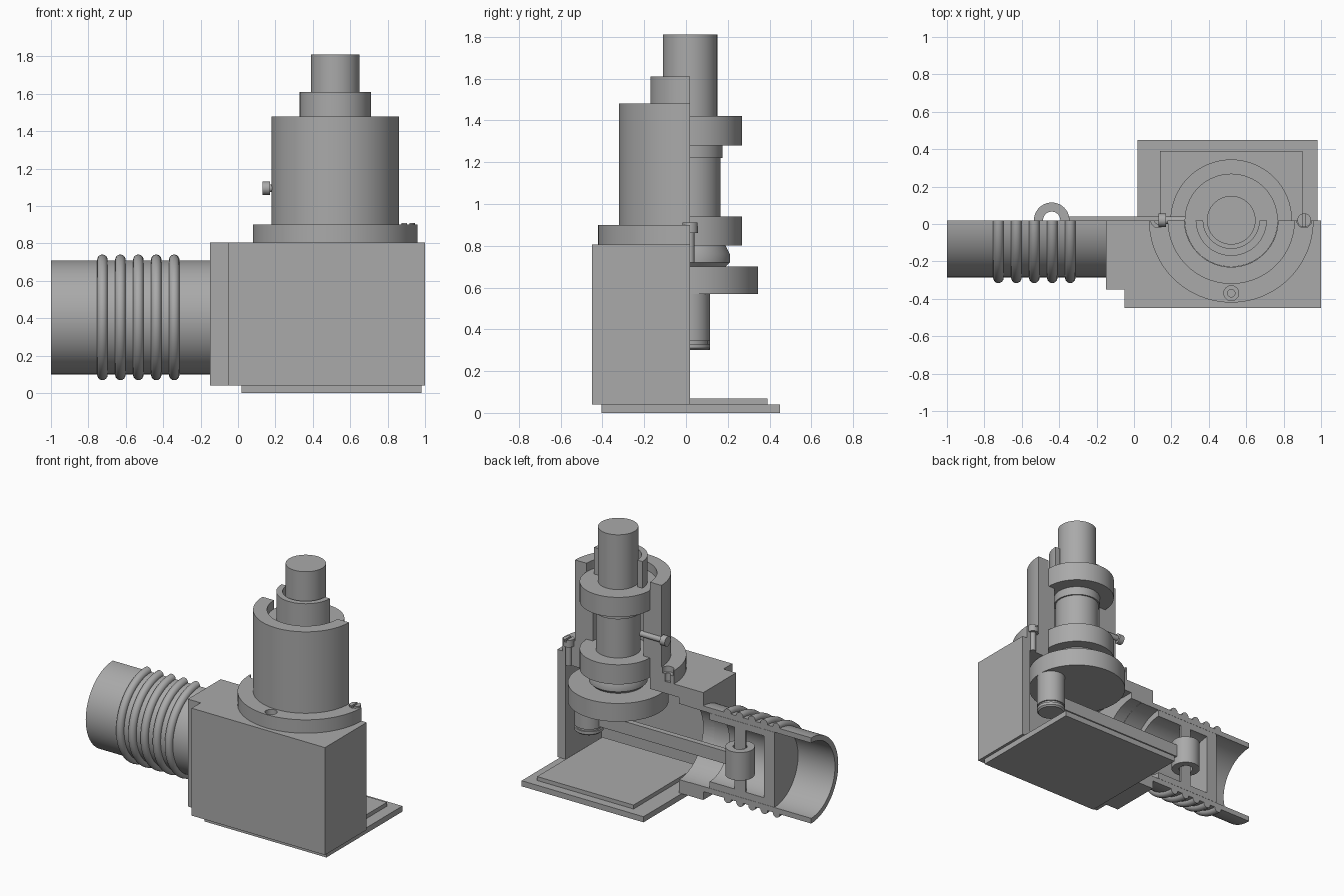
import bpy, bmesh, math
from mathutils import Matrix

old = bpy.data.objects.get("Cube")
if old:
    bpy.data.objects.remove(old, do_unlink=True)

CUT = 0.02      # plane of the section
SX = 0.52       # shaft axis
CZ = 0.405      # cylinder axis height

grey = bpy.data.materials.new("cast_grey")
grey.use_nodes = True
grey.diffuse_color = (0.4, 0.4, 0.4, 1)
grey.node_tree.nodes["Principled BSDF"].inputs["Base Color"].default_value = (0.4, 0.4, 0.4, 1)


def finish(bm, name, smooth=False):
    bmesh.ops.remove_doubles(bm, verts=bm.verts, dist=1e-5)
    bmesh.ops.recalc_face_normals(bm, faces=bm.faces)
    mesh = bpy.data.meshes.new(name)
    bm.to_mesh(mesh)
    bm.free()
    ob = bpy.data.objects.new(name, mesh)
    bpy.context.collection.objects.link(ob)
    mesh.materials.append(grey)
    if smooth:
        shade(ob)
    return ob


def shade(ob):
    bpy.ops.object.select_all(action='DESELECT')
    ob.select_set(True)
    bpy.context.view_layer.objects.active = ob
    bpy.ops.object.shade_smooth_by_angle(angle=math.radians(30))


def box(name, x0, x1, y0, y1, z0, z1):
    bm = bmesh.new()
    size = Matrix.Diagonal((x1 - x0, y1 - y0, z1 - z0, 1))
    mid = Matrix.Translation(((x0 + x1) / 2, (y0 + y1) / 2, (z0 + z1) / 2))
    bmesh.ops.create_cube(bm, size=1, matrix=mid @ size)
    return finish(bm, name)


def lathe(name, profile, axis='z', cx=SX, cy=CUT, cz=CZ, half=False, steps=64):
    """Turn a closed (radius, height) profile; half keeps the front side only."""
    bm = bmesh.new()
    rings = []
    for i in range(steps + 1 if half else steps):
        a = math.pi + (math.pi if half else 2 * math.pi) * i / steps
        c, s = math.cos(a), math.sin(a)
        rings.append([bm.verts.new((cx + r * c, cy + r * s, h) if axis == 'z'
                                   else (h, cy + r * s, cz + r * c)) for r, h in profile])
    n = len(profile)
    for i in range(steps):
        a, b = rings[i], rings[(i + 1) % len(rings)]
        for j in range(n):
            k = (j + 1) % n
            if profile[j][0] == 0 and profile[k][0] == 0:
                continue
            bm.faces.new((a[j], a[k], b[k], b[j]))
    if half:
        bm.faces.new(rings[0])
        bm.faces.new(rings[-1])
    bmesh.ops.dissolve_degenerate(bm, dist=1e-5, edges=bm.edges)
    return finish(bm, name, True)


def rod(name, r, h0, h1, **kw):
    return lathe(name, [(0, h0), (r, h0), (r, h1), (0, h1)], **kw)


def tube(name, r0, r1, h0, h1, **kw):
    return lathe(name, [(r0, h0), (r1, h0), (r1, h1), (r0, h1)], **kw)


def cut(ob, *cutters):
    for c in cutters:
        c.hide_render = True
        bpy.context.view_layer.objects.active = ob
        m = ob.modifiers.new("cut", 'BOOLEAN')
        m.operation, m.solver, m.object = 'DIFFERENCE', 'EXACT', c
        bpy.ops.object.modifier_apply(modifier=m.name)
        bpy.data.objects.remove(c, do_unlink=True)
    shade(ob)


# Crankcase: sectioned box with a narrower neck towards the cylinder
bm = bmesh.new()
outline = [(-0.15, CUT), (-0.15, -0.35), (-0.05, -0.35), (-0.05, -0.45), (1.0, -0.45), (1.0, CUT)]
base = bm.faces.new([bm.verts.new((x, y, 0.04)) for x, y in outline])
top = bmesh.ops.extrude_face_region(bm, geom=[base])
bmesh.ops.translate(bm, vec=(0, 0, 0.765),
                    verts=[v for v in top["geom"] if isinstance(v, bmesh.types.BMVert)])
crankcase = finish(bm, "crankcase")
cut(crankcase,
    box("cavity_cutter", 0.04, 0.935, -0.385, 0.2, -0.1, 0.72),
    rod("bearing_hole_cutter", 0.29, 0.6, 1.0),
    rod("cylinder_bore_cutter", 0.305, -0.3, -0.05, axis='x'),
    rod("wall_bore_cutter", 0.27, -0.1, 0.1, axis='x'))

# Bottom cover
box("cover_plate", 0.02, 0.98, -0.405, 0.45, 0, 0.04)
box("cover_inner_plate", 0.14, 0.90, -0.345, 0.39, 0.04, 0.068)

# Sectioned cylinder with rounded cooling fins
tube("cylinder", 0.268, 0.305, -1.0, -0.05, axis='x', half=True)
for i in range(5):
    x = -0.725 + i * 0.096
    ring = [(0.308 + 0.028 * math.sin(t * math.tau / 16), x + 0.028 * math.cos(t * math.tau / 16))
            for t in range(16)]
    lathe("cooling_fin", ring, axis='x', half=True)

# Sectioned piston and its pin
lathe("piston", [(0, -0.71), (0.267, -0.71), (0.267, -0.2), (0.22, -0.2), (0.22, -0.63), (0, -0.63)],
      axis='x', half=True)
rod("piston_pin", 0.042, 0.14, 0.67, cx=-0.44, half=True, steps=24)

# Connecting rod with small end
tube("rod_small_end", 0.046, 0.095, 0.30, 0.50, cx=-0.44, steps=40)
box("connecting_rod", -0.36, 0.69, 0.0, 0.04, 0.355, 0.445)

# Crank pin, crank disc and stepped shaft
lathe("crank_pin", [(0, 0.30), (0.085, 0.30), (0.095, 0.31), (0.095, 0.33), (0.085, 0.33),
                    (0.085, 0.345), (0.095, 0.345), (0.095, 0.57), (0, 0.57)], cx=0.75, steps=40)
rod("crank_disc", 0.325, 0.57, 0.70)
lathe("shaft", [(0, 0.70), (0.17, 0.70), (0.19, 0.72), (0.19, 0.76), (0.17, 0.80), (0.145, 0.80),
                (0.145, 1.22), (0.155, 1.22), (0.155, 1.28), (0.13, 1.28), (0.13, 1.81), (0, 1.81)])
for name, z in (("lower_bearing", 0.80), ("upper_bearing", 1.28)):
    tube(name, 0.12, 0.249, z, z + 0.14)

# Sectioned bearing tower with flange, spigot and screw holes
tower = lathe("bearing_tower", [(0.29, 0.72), (0.29, 0.805), (0.44, 0.805), (0.44, 0.90),
                                (0.34, 0.90), (0.34, 1.48), (0.25, 1.48), (0.25, 1.28), (0.2, 1.28),
                                (0.2, 0.94), (0.25, 0.94), (0.25, 0.72)], half=True)
for x, y in ((0.13, CUT), (0.91, CUT), (SX, -0.37)):
    cut(tower, rod("counterbore_cutter", 0.04, 0.86, 0.95, cx=x, cy=y, steps=24),
        rod("hole_cutter", 0.02, 0.75, 0.95, cx=x, cy=y, steps=24))
tube("shaft_sleeve", 0.15, 0.19, 1.42, 1.61, half=True)

# Slotted flange screw and side screw
screw = lathe("flange_screw", [(0, 0.72), (0.02, 0.72), (0.02, 0.86), (0.037, 0.86),
                               (0.037, 0.91), (0, 0.91)], cx=0.91, steps=24)
cut(screw, box("slot_cutter", 0.903, 0.917, -0.1, 0.1, 0.895, 0.95))
lathe("side_screw", [(0, 0.13), (0.035, 0.13), (0.035, 0.17), (0.02, 0.17), (0.02, 0.34), (0, 0.34)],
      axis='x', cz=1.095, steps=24)
